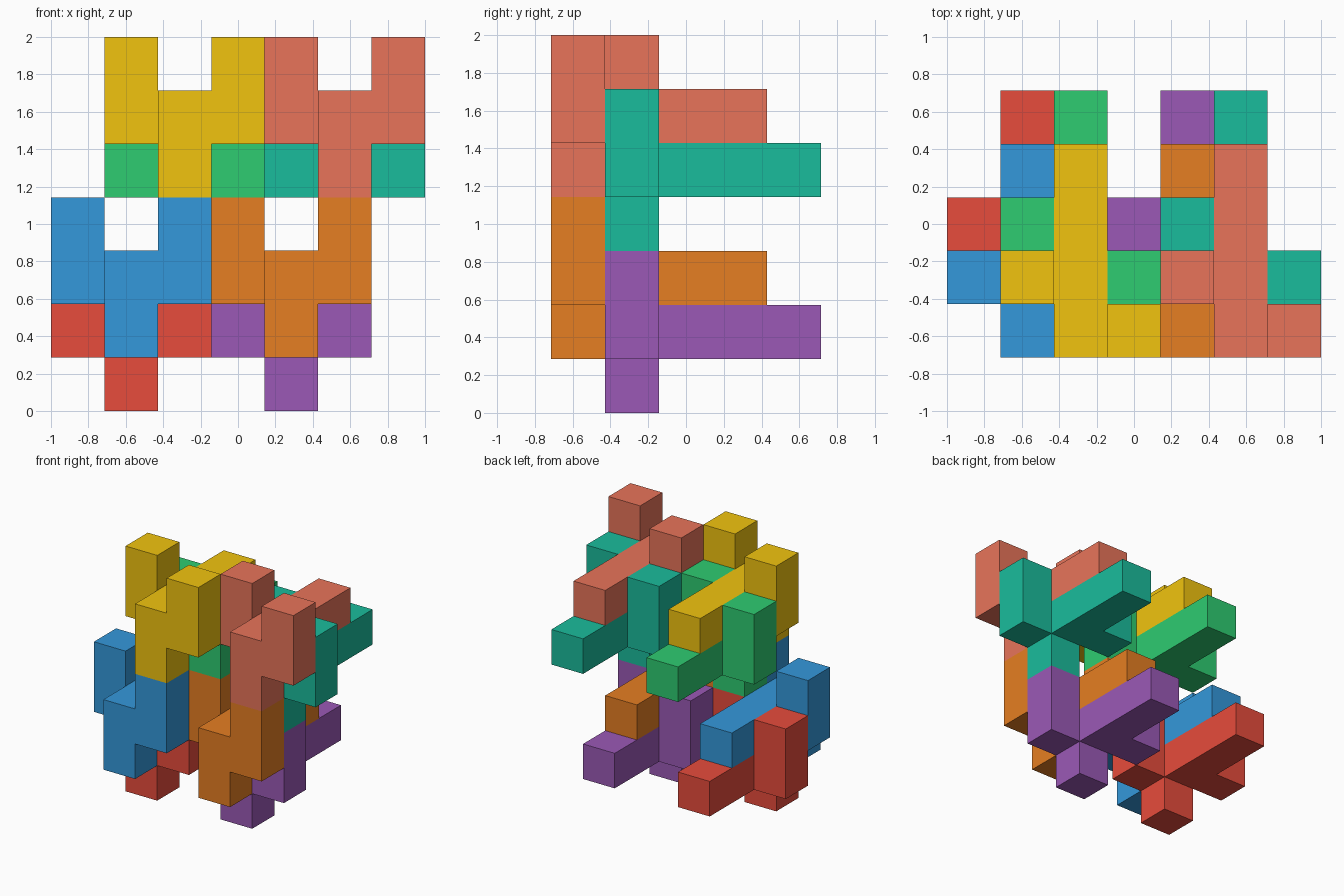
import bpy, bmesh
from mathutils import Color, Vector

if "Cube" in bpy.data.objects:
    bpy.data.objects.remove(bpy.data.objects["Cube"])

U = 2 / 7  # edge of one cube cell

# Bars of one puzzle piece as inclusive cell ranges: (x0, x1), (y0, y1), (z0, z1)
BARS = [
    ((1, 1), (0, 3), (1, 1)),   # long spine running front to back
    ((0, 0), (1, 1), (1, 2)),   # left arm, turned up
    ((2, 2), (0, 0), (1, 2)),   # right arm, turned up
    ((1, 1), (0, 0), (0, 0)),   # peg below the front end
]
CELLS = {(x, y, z)
         for (x0, x1), (y0, y1), (z0, z1) in BARS
         for x in range(x0, x1 + 1)
         for y in range(y0, y1 + 1)
         for z in range(z0, z1 + 1)}


def piece(name, offset, color):
    """Outer skin of the cell set, moved to its place in the stack."""
    bm = bmesh.new()
    for cell in CELLS:
        for axis in range(3):
            for sign in (-1, 1):
                step = [0, 0, 0]
                step[axis] = sign
                if tuple(c + s for c, s in zip(cell, step)) in CELLS:
                    continue
                corners = []
                for a, b in ((0, 0), (1, 0), (1, 1), (0, 1))[::sign]:
                    p = [0, 0, 0]
                    p[axis] = (sign + 1) // 2
                    p[(axis + 1) % 3] = a
                    p[(axis + 2) % 3] = b
                    v = Vector(p) + Vector(cell) + Vector(offset)
                    corners.append(bm.verts.new((v - Vector((3.5, 2.5, 0))) * U))
                bm.faces.new(corners)
    bmesh.ops.remove_doubles(bm, verts=bm.verts, dist=1e-4)
    bmesh.ops.dissolve_limit(bm, angle_limit=0.01, verts=bm.verts, edges=bm.edges)
    mesh = bpy.data.meshes.new(name)
    bm.to_mesh(mesh)
    bm.free()
    mat = bpy.data.materials.new(name + "_paint")
    linear = Color([c / 255 for c in color]).from_srgb_to_scene_linear()
    mat.diffuse_color = (*linear, 1)
    mat.use_nodes = True
    mat.node_tree.nodes["Principled BSDF"].inputs["Base Color"].default_value = mat.diffuse_color
    mesh.materials.append(mat)
    bpy.context.collection.objects.link(bpy.data.objects.new(name, mesh))


# Four nested pairs: the lower piece sits one cell behind and below the upper one
PAIRS = [
    ((0, 0), ("red", (231, 76, 60)), ("blue", (52, 152, 219))),
    ((3, 0), ("purple", (155, 89, 182)), ("orange", (230, 126, 34))),
    ((1, 3), ("green", (46, 204, 113)), ("yellow", (241, 196, 15))),
    ((4, 3), ("teal", (26, 188, 156)), ("salmon", (232, 116, 90))),
]
for (x, z), (low, low_color), (high, high_color) in PAIRS:
    piece(low + "_puzzle_piece", (x, 1, z), low_color)
    piece(high + "_puzzle_piece", (x, 0, z + 1), high_color)
